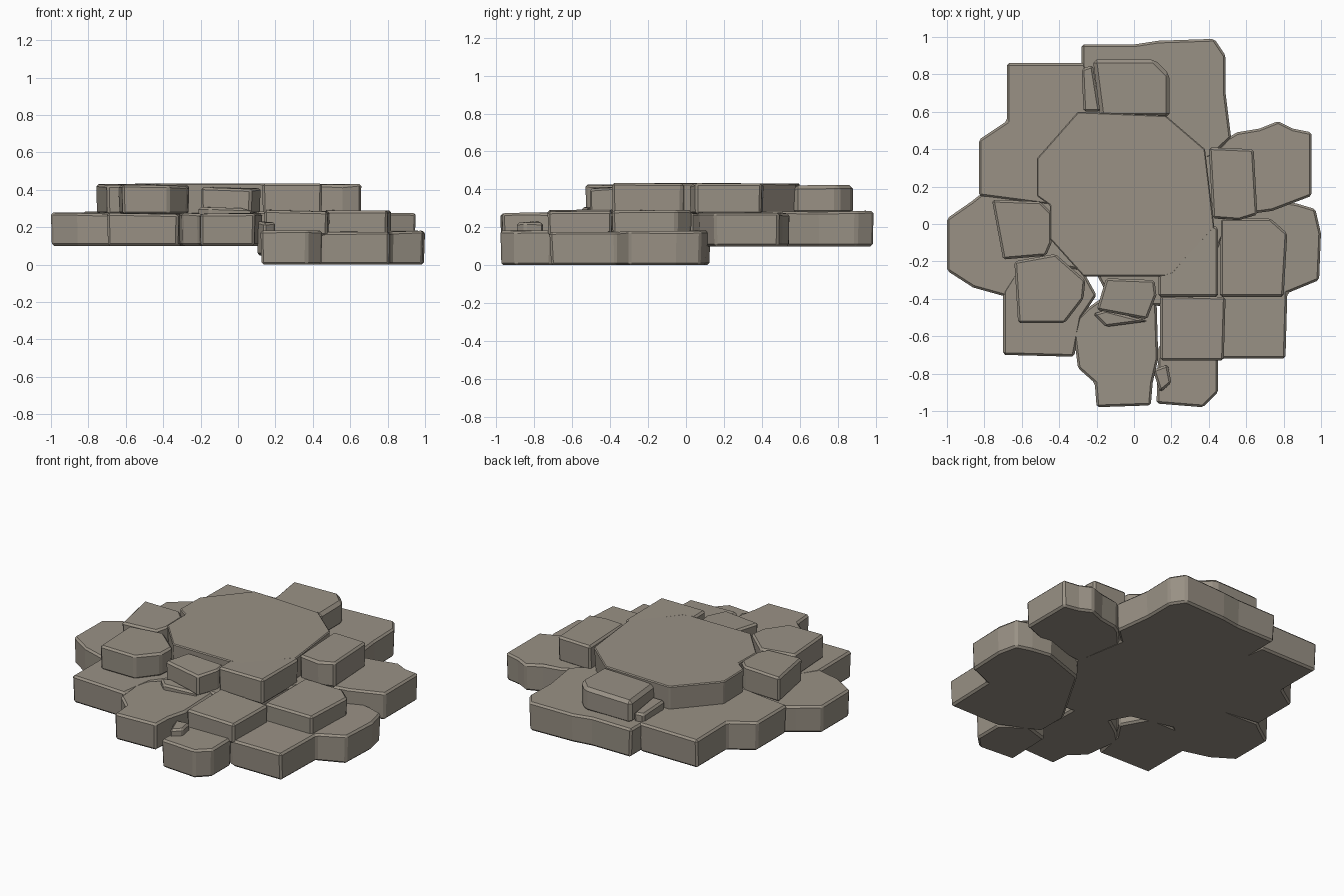
import bpy
import bmesh
import random
from mathutils import Vector

random.seed(4)
cube = bpy.data.objects.get("Cube")
if cube:
    bpy.data.objects.remove(cube, do_unlink=True)

# One weathered stone colour
stone = bpy.data.materials.new("taupe_stone")
stone.use_nodes = True
colour = (0.32, 0.285, 0.235, 1)
stone.diffuse_color = colour
stone.node_tree.nodes["Principled BSDF"].inputs["Base Color"].default_value = colour


def slab(name, outline, bottom, top, taper=0.02, chip=0.012):
    """Extrude an outline into a stone with a narrower foot and chipped edges."""
    mesh = bpy.data.meshes.new(name)
    bm = bmesh.new()
    centre = sum((Vector(p) for p in outline), Vector((0, 0))) / len(outline)
    upper = []
    lower = []
    for point in outline:
        p = Vector(point)
        foot = p.lerp(centre, taper)
        upper.append(bm.verts.new((p.x, p.y, top - random.uniform(0, chip))))
        lower.append(bm.verts.new((foot.x, foot.y, bottom)))
    bm.faces.new(upper)
    bm.faces.new(lower)
    count = len(outline)
    for i in range(count):
        j = (i + 1) % count
        bm.faces.new((lower[i], lower[j], upper[j], upper[i]))
    bmesh.ops.recalc_face_normals(bm, faces=bm.faces)
    bm.to_mesh(mesh)
    bm.free()
    mesh.materials.append(stone)
    obj = bpy.data.objects.new(name, mesh)
    bpy.context.collection.objects.link(obj)
    if chip:
        bevel = obj.modifiers.new("chipped_edges", "BEVEL")
        bevel.width = chip
        bevel.segments = 1
        bevel.limit_method = "ANGLE"
    return obj


# Level heights
FLOOR, LOW_TOP = 0.0, 0.185
MID_FOOT, MID_TOP = 0.1, 0.29
CAP_FOOT, CAP_TOP = 0.27, 0.435

# Lowest level, front right quarter only
slab("low_front_stone",
     [(.12, -.96), (.37, -.98), (.45, -.9), (.45, -.71), (.3, -.6), (.13, -.65)],
     FLOOR, LOW_TOP, taper=0.03)
slab("low_corner_stone",
     [(.46, -.72), (.81, -.72), (.82, -.37), (.99, -.3), (1, -.05), (.97, .08),
      (.87, .11), (.74, .13), (.45, .03), (.2, -.4), (.2, -.6)],
     FLOOR, LOW_TOP)

# Middle level, a ring of stones around a core
slab("middle_core",
     [(-.55, .55), (.4, .55), (.5, -.02), (.3, -.45), (-.12, -.42), (-.2, -.27), (-.5, -.2)],
     MID_FOOT, MID_TOP)
slab("middle_front_stone",
     [(-.33, -.53), (-.3, -.77), (-.21, -.85), (-.2, -.98), (.09, -.97), (.1, -.85),
      (.13, -.72), (.12, -.38), (-.12, -.36), (-.25, -.45)],
     MID_FOOT, MID_TOP - 0.01)
slab("middle_front_left_stone",
     [(-.7, -.36), (-.7, -.7), (-.32, -.71), (-.28, -.5), (-.2, -.38), (-.3, -.2), (-.6, -.2)],
     MID_FOOT, MID_TOP - 0.01)
slab("middle_left_stone",
     [(-.82, .16), (-.87, .12), (-1, .03), (-1, -.25), (-.86, -.34), (-.68, -.39),
      (-.45, -.2), (-.45, .15)],
     MID_FOOT, MID_TOP - 0.01)
slab("middle_back_left_stone",
     [(-.68, .86), (-.68, .55), (-.83, .45), (-.83, .15), (-.45, .1), (-.2, .5), (-.26, .86)],
     MID_FOOT, MID_TOP)
slab("middle_back_stone",
     [(-.28, .96), (0, .96), (.13, .98), (.43, .99), (.49, .9), (.49, .7), (.52, .46),
      (.4, .35), (-.28, .45)],
     MID_FOOT, MID_TOP)
slab("middle_right_stone",
     [(.5, .46), (.55, .49), (.67, .51), (.77, .55), (.85, .51), (.95, .49), (.95, .15),
      (.74, .07), (.45, .03), (.4, .35)],
     MID_FOOT, MID_TOP - 0.01)
slab("middle_step_right",
     [(.46, .03), (.46, -.39), (.8, -.39), (.82, -.05), (.73, .03)],
     LOW_TOP - 0.03, MID_TOP + 0.01)
slab("middle_step_front",
     [(.14, -.38), (.14, -.73), (.48, -.73), (.49, -.39)],
     LOW_TOP - 0.03, MID_TOP + 0.005)

# Top level, a wide centre stone with small blocks set against it
slab("top_centre_stone",
     [(-.3, .6), (.17, .58), (.38, .4), (.43, -.02), (.2, -.28), (-.27, -.28),
      (-.45, -.08), (-.45, .1), (-.52, .15), (-.52, .35)],
     CAP_FOOT, CAP_TOP, chip=0.006)
slab("top_back_block",
     [(-.22, .88), (.11, .88), (.19, .8), (.19, .57), (-.18, .57)],
     CAP_FOOT, CAP_TOP - 0.01, taper=0.0, chip=0.02)
slab("top_right_block",
     [(.4, .41), (.64, .4), (.66, .05), (.56, .02), (.42, .03)],
     CAP_FOOT, CAP_TOP)
slab("top_front_right_block",
     [(.13, -.27), (.13, -.39), (.45, -.39), (.45, -.02), (.41, 0), (.2, -.25)],
     CAP_FOOT, CAP_TOP)
slab("top_front_block",
     [(-.15, -.29), (.11, -.3), (.12, -.38), (.07, -.51), (-.2, -.46)],
     CAP_FOOT, CAP_TOP - 0.02)
slab("top_front_left_block",
     [(-.64, -.2), (-.42, -.16), (-.26, -.3), (-.27, -.4), (-.37, -.53), (-.62, -.53)],
     CAP_FOOT, CAP_TOP - 0.005)
slab("top_left_block",
     [(-.76, .13), (-.5, .12), (-.44, .06), (-.44, -.1), (-.47, -.17), (-.7, -.19)],
     CAP_FOOT, CAP_TOP)

# Broken slivers lodged in the seams
slab("back_sliver", [(-.28, .83), (-.22, .85), (-.18, .6), (-.27, .6)],
     CAP_FOOT, MID_TOP + 0.05)
slab("front_sliver", [(-.22, -.48), (-.15, -.55), (.08, -.52), (-.15, -.46)],
     CAP_FOOT - 0.02, MID_TOP + 0.02)
slab("seam_sliver", [(.1, -.78), (.18, -.75), (.2, -.85), (.14, -.9)],
     FLOOR + 0.05, LOW_TOP + 0.05)
